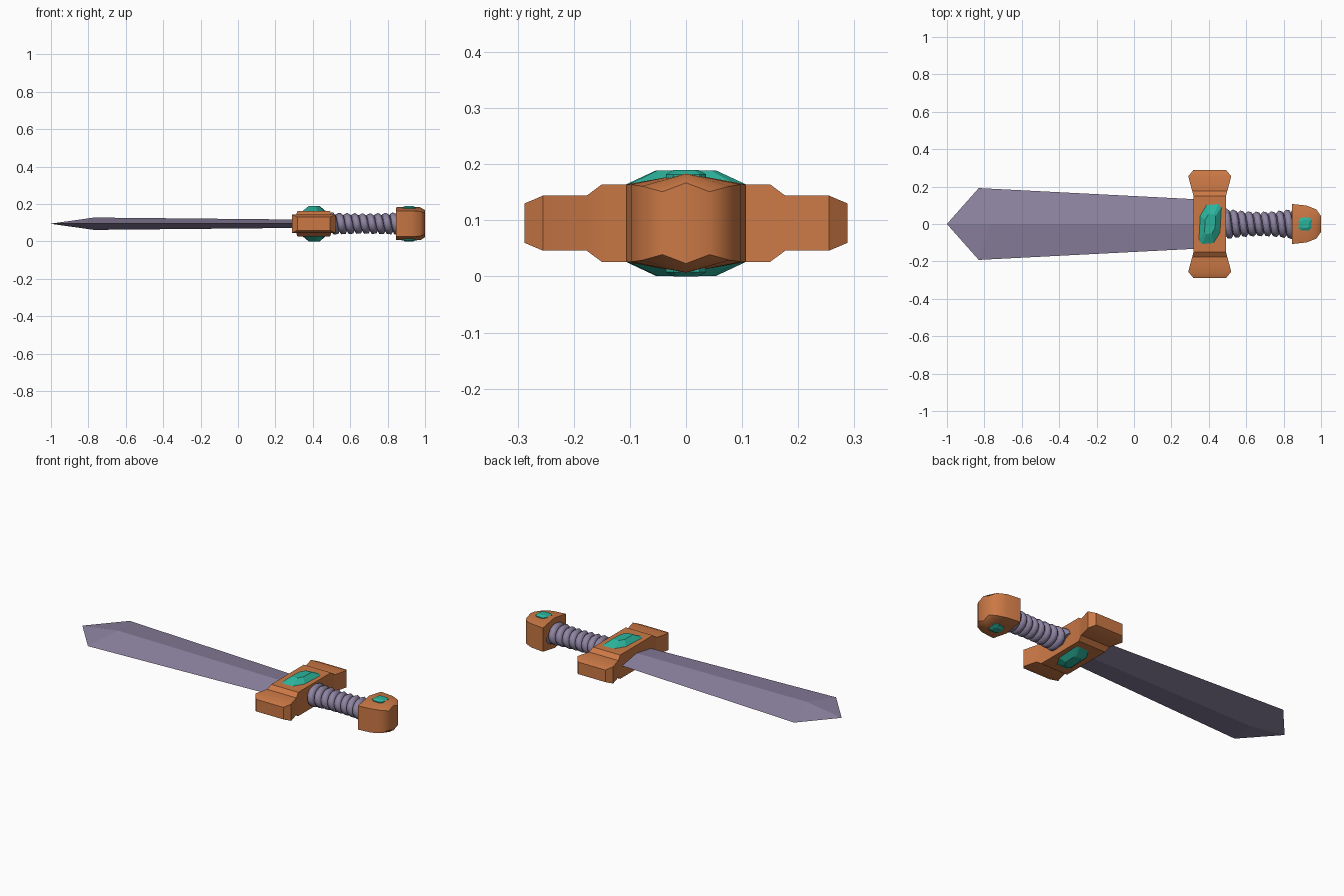
import bpy, bmesh, math

if "Cube" in bpy.data.objects:
    bpy.data.objects.remove(bpy.data.objects["Cube"])

ZC = 0.095  # height of the sword's mid-plane


def material(name, rgb):
    m = bpy.data.materials.new(name)
    m.diffuse_color = (*rgb, 1)
    m.use_nodes = True
    m.node_tree.nodes["Principled BSDF"].inputs["Base Color"].default_value = m.diffuse_color
    return m


STEEL = material("violet steel", (0.27, 0.23, 0.36))
BRONZE = material("bronze", (0.60, 0.19, 0.06))
TEAL = material("teal gem", (0.025, 0.45, 0.33))


def loft(name, rings, mat, smooth=None):
    """Skin closed rings of equal length and cap both ends."""
    bm = bmesh.new()
    loops = [[bm.verts.new((x, y, z + ZC)) for x, y, z in r] for r in rings]
    n = len(loops[0])
    for a, b in zip(loops, loops[1:]):
        for i in range(n):
            j = (i + 1) % n
            bm.faces.new((a[i], a[j], b[j], b[i]))
    bm.faces.new(loops[0])
    bm.faces.new(loops[-1])
    bmesh.ops.remove_doubles(bm, verts=bm.verts, dist=1e-5)
    bmesh.ops.recalc_face_normals(bm, faces=bm.faces)
    me = bpy.data.meshes.new(name)
    bm.to_mesh(me)
    bm.free()
    me.materials.append(mat)
    ob = bpy.data.objects.new(name, me)
    bpy.context.collection.objects.link(ob)
    if smooth:
        bpy.ops.object.select_all(action='DESELECT')
        ob.select_set(True)
        bpy.context.view_layer.objects.active = ob
        bpy.ops.object.shade_smooth_by_angle(angle=math.radians(smooth))
    return ob


# Blade: diamond section widening toward the tip
def diamond(xe, xr, w, h):
    return [(xe, w, 0), (xr, 0, h), (xe, -w, 0), (xr, 0, -h)]


loft("blade", [diamond(0.36, 0.36, 0.131, 0.022),
               diamond(-0.83, -0.77, 0.192, 0.033),
               diamond(-1.0, -1.0, 0.0005, 0.0005)], STEEL)

# Crossguard: thick middle, thinner flared ends
half = [(0.288, 0.088, 0.035), (0.255, 0.115, 0.049), (0.177, 0.094, 0.049),
        (0.150, 0.087, 0.069)]
stations = [(-y, a, b) for y, a, b in half] + half[::-1]
loft("crossguard", [[(0.405 + sx * a, y, sz * b) for sx, sz in
                     ((-1, -1), (1, -1), (1, 1), (-1, 1))]
                    for y, a, b in stations], BRONZE, 35)


# Pommel: six-sided section rounded off at the end
def pommel_ring(x, w, h1, h2):
    return [(x, w, h1), (x, 0, h2), (x, -w, h1),
            (x, -w, -h1), (x, 0, -h2), (x, w, -h1)]


loft("pommel", [pommel_ring(0.845, 0.107, 0.069, 0.088),
                pommel_ring(0.925, 0.098, 0.069, 0.089),
                pommel_ring(0.975, 0.078, 0.066, 0.088),
                pommel_ring(1.0, 0.042, 0.056, 0.072)], BRONZE, 50)


# Gems, on the upper and lower sides
def gem(name, cx, outline, z0, z1, top):
    pts = outline + [(-x, -y) for x, y in outline]
    for side, s in (("upper", 1), ("lower", -1)):
        loft(f"{side}_{name}", [[(cx + x * k, y * k, s * z) for x, y in pts]
                                for z, k in ((0.05, 1), (z0, 1), (z1, top))], TEAL)


gem("guard_gem", 0.407, [(0.043, 0.107), (0.060, 0.088), (0.053, -0.045), (0.018, -0.102)],
    0.069, 0.094, 0.5)
gem("pommel_gem", 0.915, [(0.020, 0.036), (0.036, 0.024), (0.034, -0.022), (0.018, -0.036)],
    0.087, 0.095, 0.6)

# Grip: wound cord around an oval core, thinner at its waist
curve = bpy.data.curves.new("grip_path", 'CURVE')
curve.dimensions = '3D'
curve.bevel_depth = 0.021
curve.bevel_resolution = 1
curve.use_fill_caps = True
turns, per = 9, 14
count = turns * per + 1
sp = curve.splines.new('POLY')
sp.points.add(count - 1)
for i in range(count):
    t = i / (count - 1)
    a = math.tau * i / per
    flare = (2 * t - 1) ** 2
    sp.points[i].co = (0.49 + 0.37 * t, (0.046 + 0.018 * flare) * math.cos(a),
                       ZC + (0.036 + 0.006 * flare) * math.sin(a), 1)
tmp = bpy.data.objects.new("grip_path", curve)
bpy.context.collection.objects.link(tmp)
me = bpy.data.meshes.new_from_object(tmp.evaluated_get(bpy.context.evaluated_depsgraph_get()))
bpy.data.objects.remove(tmp)
me.materials.clear()
me.materials.append(STEEL)
me.shade_smooth()
grip = bpy.data.objects.new("grip_cord", me)
bpy.context.collection.objects.link(grip)

loft("grip_core", [[(x, 0.046 * math.cos(math.tau * k / 12), 0.036 * math.sin(math.tau * k / 12))
                    for k in range(12)] for x in (0.46, 0.87)], STEEL, 40)
